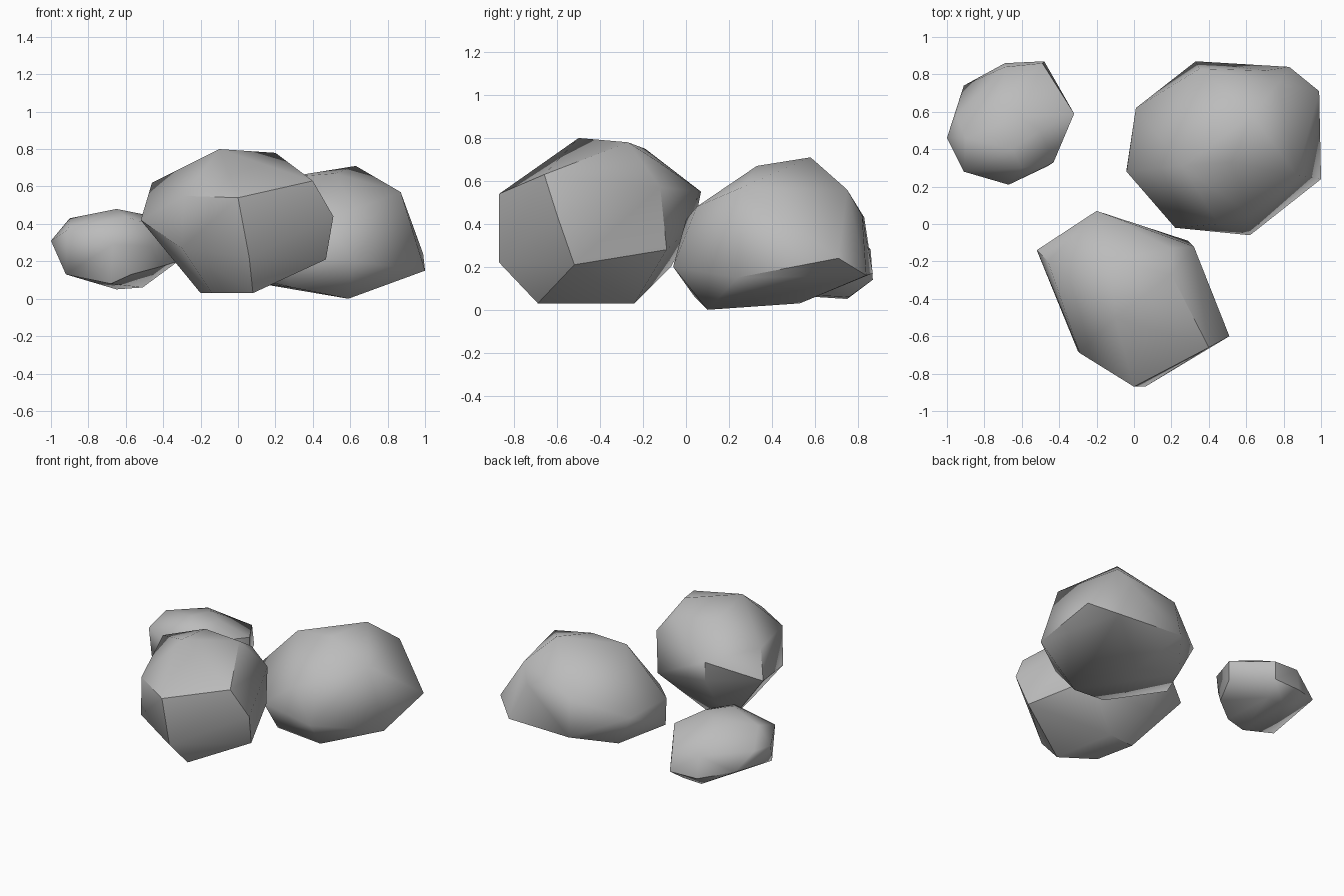
import bpy
import bmesh
import math
from mathutils import Vector

default_cube = bpy.data.objects.get("Cube")
if default_cube:
    bpy.data.objects.remove(default_cube, do_unlink=True)

# Plain grey stone
stone = bpy.data.materials.new("grey_stone")
stone.use_nodes = True
stone_colour = (0.5, 0.5, 0.5, 1.0)
stone.diffuse_color = stone_colour
stone.node_tree.nodes["Principled BSDF"].inputs["Base Color"].default_value = stone_colour


def make_rock(name, crease_angle, corners):
    """Wrap a convex chiselled rock around its corners, given in hundredths of a unit."""
    bm = bmesh.new()
    for corner in corners:
        bm.verts.new(Vector(corner) / 100)
    bmesh.ops.convex_hull(bm, input=bm.verts[:])
    loose = [v for v in bm.verts if not v.link_faces]
    bmesh.ops.delete(bm, geom=loose, context='VERTS')

    # Merge nearly level triangles into broad facets
    bmesh.ops.dissolve_limit(bm, angle_limit=math.radians(4),
                             verts=bm.verts[:], edges=bm.edges[:])
    bmesh.ops.recalc_face_normals(bm, faces=bm.faces[:])

    mesh = bpy.data.meshes.new(name)
    bm.to_mesh(mesh)
    bm.free()
    mesh.materials.append(stone)
    rock = bpy.data.objects.new(name, mesh)
    bpy.context.collection.objects.link(rock)

    # Soft shading, with the strongest chisel edges kept crisp
    bpy.ops.object.select_all(action='DESELECT')
    rock.select_set(True)
    bpy.context.view_layer.objects.active = rock
    bpy.ops.object.shade_smooth_by_angle(angle=math.radians(crease_angle))


# Tall rock at the front: chiselled faces, crown, back and left, base
make_rock("front_rock", 38, [
    (0, -87, 54), (6, -87, 22), (8, -69, 3), (47, -52, 21), (51, -60, 44), (40, -66, 63),
    (20, -27, 78), (32, -12, 57), (29, -9, 28),
    (-10, -50, 80), (-13, -19, 75), (20, -13, 69), (-46, -20, 62),
    (-20, 7, 55), (-18, 4, 40), (-20, -7, 20), (-52, -14, 42), (-36, -25, 23),
    (-29, -69, 55), (-30, -68, 27), (-14, -54, 3), (-20, -26, 3), (0, -24, 3),
])

# Wide rock at the back: sloping underside, base, crown, back, inner side
make_rock("large_rock", 54, [
    (59, 10, 0), (100, 24, 15), (99, 71, 24), (83, 84, 16), (33, 87, 17), (42, 53, 3),
    (29, 4, 6), (10, 26, 10), (12, 60, 8),
    (63, 58, 71), (26, 31, 65), (52, 33, 67), (87, 26, 57), (77, 75, 56),
    (35, 83, 43), (70, 82, 44),
    (62, -6, 20), (22, -2, 24), (45, 0, 42), (62, 5, 48), (-4, 29, 14), (-4, 28, 33), (1, 62, 30),
])

# Small pebble: widest ring, crown, base
make_rock("small_rock", 50, [
    (-100, 46, 31), (-91, 28, 37), (-67, 21, 29), (-46, 31, 28), (-32, 59, 20), (-32, 59, 34),
    (-48, 87, 14), (-69, 86, 14), (-91, 74, 20), (-95, 58, 30), (-69, 84, 30), (-49, 86, 28),
    (-65, 40, 48), (-61, 57, 46), (-90, 46, 43), (-50, 50, 45), (-71, 67, 42),
    (-60, 30, 44), (-43, 33, 38),
    (-65, 75, 5), (-51, 76, 6), (-92, 33, 13), (-94, 45, 18), (-68, 30, 8),
    (-57, 28, 13), (-42, 38, 17),
])
